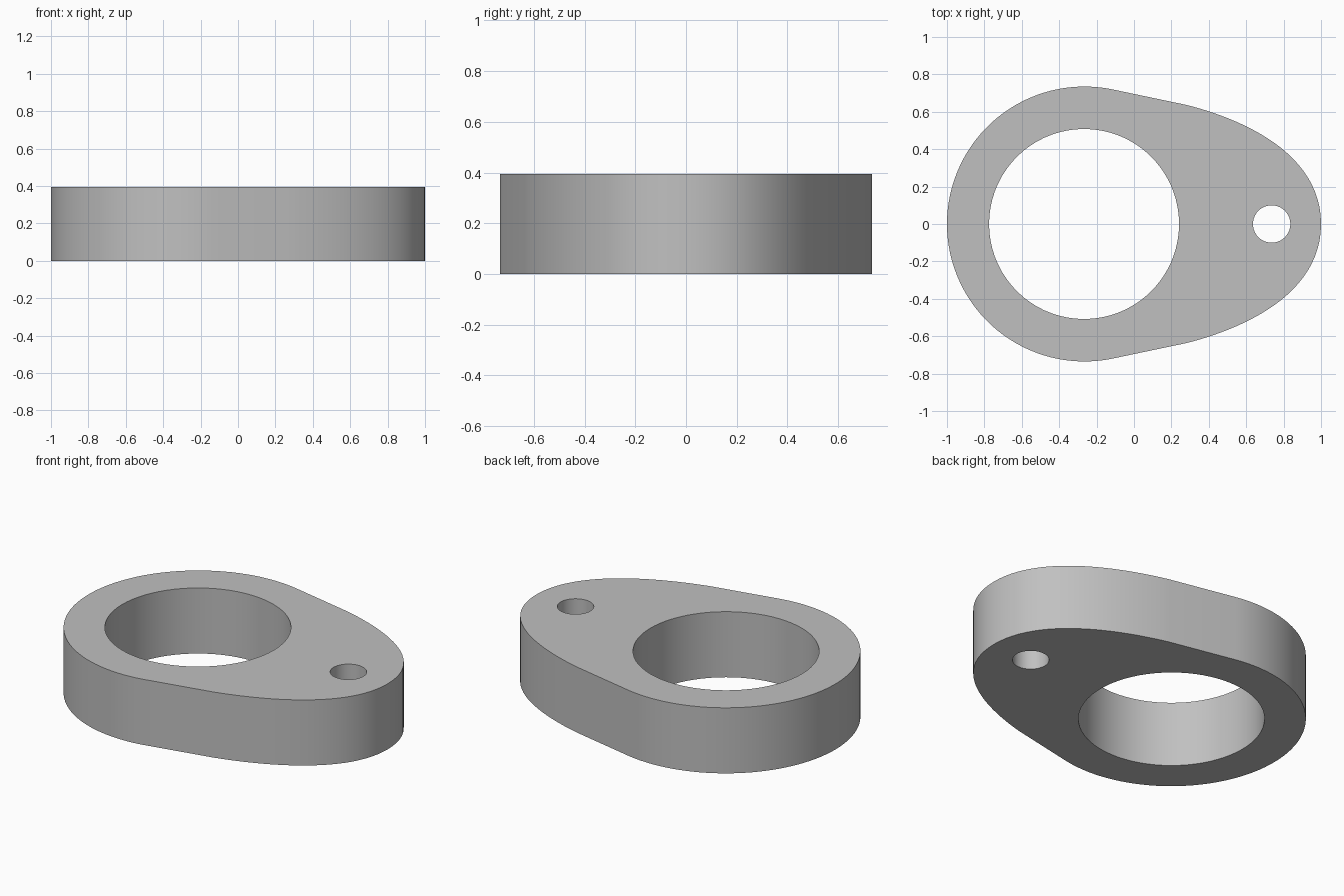
import bpy, bmesh
from math import sin, cos, radians, pi
from mathutils import Vector, Matrix
from mathutils.geometry import interpolate_bezier

if "Cube" in bpy.data.objects:
    bpy.data.objects.remove(bpy.data.objects["Cube"])

HEIGHT = 0.395
RING_X, RING_R = -0.265, 0.735


def arc(x, r, start, end, steps):
    """Points on a circular arc centred on the x axis, angles in radians."""
    return [Vector((x + r * cos(a), r * sin(a), 0))
            for a in (start + (end - start) * i / steps for i in range(steps + 1))]


# Upper half of the outline: rounded nose, straight flank, round ring end
nose = interpolate_bezier(Vector((1, 0, 0)), Vector((1, 0.36, 0)),
                          Vector((0.62, 0.55, 0)), Vector((0.283, 0.636, 0)), 24)
half = nose + arc(RING_X, RING_R, radians(79), pi, 32)
outline = half + [Vector((p.x, -p.y, 0)) for p in reversed(half[1:-1])]

# Outline with the bore and the pin hole, filled and extruded
curve = bpy.data.curves.new("plate_profile", "CURVE")
curve.dimensions = "2D"
curve.fill_mode = "BOTH"
curve.extrude = HEIGHT / 2
loops = [outline,
         arc(-0.267, 0.508, 0, 2 * pi, 72)[:-1],
         arc(0.736, 0.1, 0, 2 * pi, 40)[:-1]]
for points in loops:
    spline = curve.splines.new("POLY")
    spline.points.add(len(points) - 1)
    for target, p in zip(spline.points, points):
        target.co = (p.x, p.y, 0, 1)
    spline.use_cyclic_u = True

helper = bpy.data.objects.new("profile_helper", curve)
bpy.context.collection.objects.link(helper)
bpy.context.view_layer.update()
evaluated = helper.evaluated_get(bpy.context.evaluated_depsgraph_get())
mesh = bpy.data.meshes.new_from_object(evaluated)
bpy.data.objects.remove(helper)

# Weld the walls to the caps and stand the plate on the ground
bm = bmesh.new()
bm.from_mesh(mesh)
bmesh.ops.remove_doubles(bm, verts=bm.verts, dist=0.0001)
bmesh.ops.transform(bm, matrix=Matrix.Translation((0, 0, HEIGHT / 2)), verts=bm.verts)
bmesh.ops.recalc_face_normals(bm, faces=bm.faces)
bm.to_mesh(mesh)
bm.free()

plate = bpy.data.objects.new("eccentric_plate", mesh)
bpy.context.collection.objects.link(plate)

# Plain grey material
grey = bpy.data.materials.new("plain_grey")
grey.use_nodes = True
colour = (0.53, 0.53, 0.53, 1)
grey.diffuse_color = colour
grey.node_tree.nodes["Principled BSDF"].inputs["Base Color"].default_value = colour
mesh.materials.clear()
mesh.materials.append(grey)

# Smooth walls, crisp rims
bpy.ops.object.select_all(action="DESELECT")
plate.select_set(True)
bpy.context.view_layer.objects.active = plate
bpy.ops.object.shade_smooth_by_angle(angle=radians(30))
